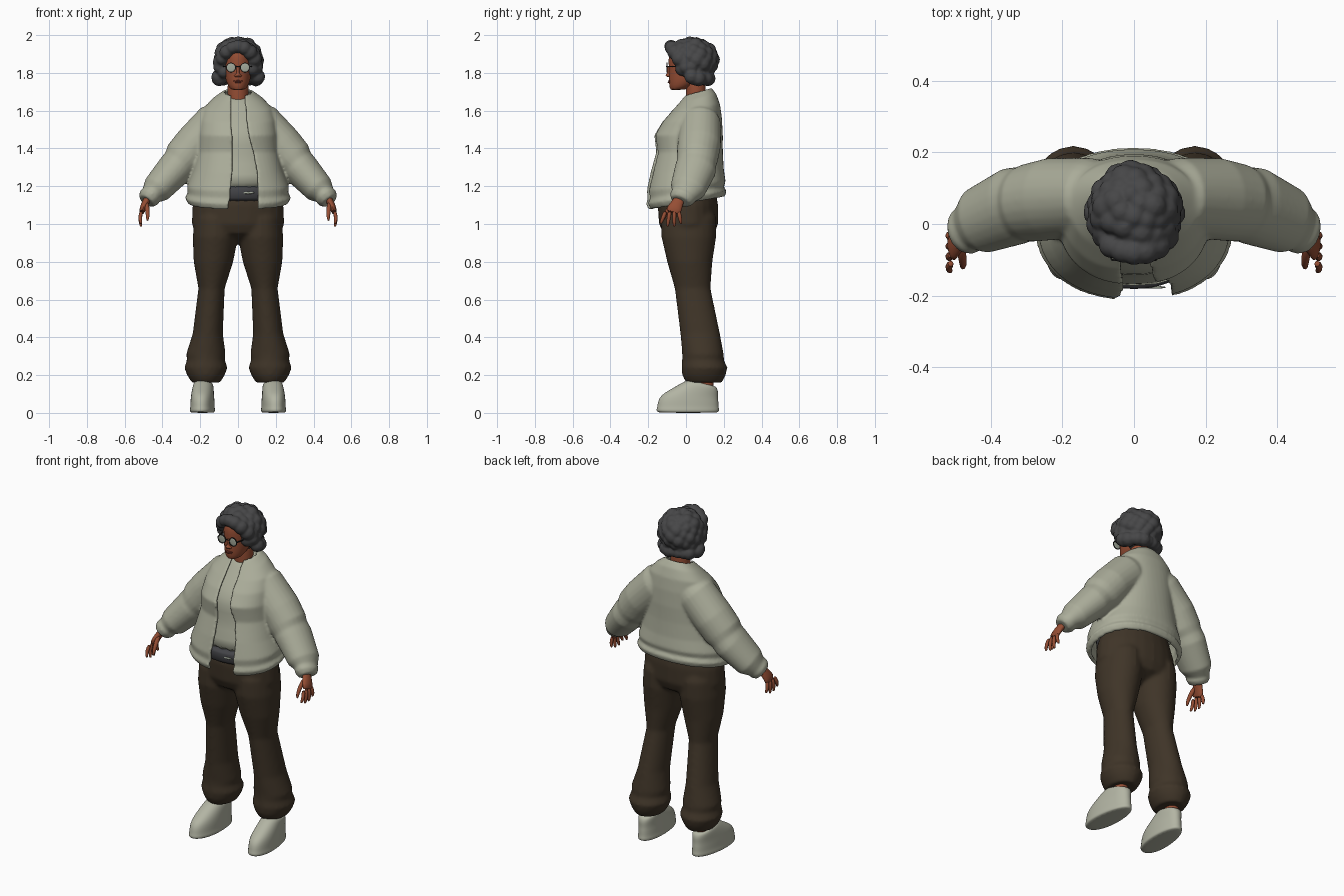
import bpy, bmesh, math, random
from mathutils import Vector

random.seed(4)
cube = bpy.data.objects.get("Cube")
if cube:
    bpy.data.objects.remove(cube, do_unlink=True)


def material(name, red, green, blue):
    mat = bpy.data.materials.new(name)
    mat.use_nodes = True
    mat.diffuse_color = (red, green, blue, 1)
    shader = mat.node_tree.nodes["Principled BSDF"]
    shader.inputs["Base Color"].default_value = (red, green, blue, 1)
    shader.inputs["Roughness"].default_value = 0.8
    return mat


SAGE = material("sage_cloth", 0.41, 0.42, 0.325)
SHOE = material("shoe_cream", 0.45, 0.46, 0.37)
BROWN = material("brown_cloth", 0.05, 0.035, 0.021)
SKIN = material("skin", 0.3, 0.075, 0.034)
LIP = material("lip", 0.19, 0.04, 0.025)
HAIR = material("charcoal_hair", 0.062, 0.062, 0.064)
BELT = material("belt_grey", 0.055, 0.056, 0.062)
FRAME = material("frame_black", 0.015, 0.015, 0.015)
LENS = material("lens_grey", 0.36, 0.39, 0.32)


def finish(name, bm, mat, mirror=False, subsurf=0, voxel=0, soften=4):
    """Turn a bmesh into a smooth object with the wanted modifiers."""
    bmesh.ops.recalc_face_normals(bm, faces=bm.faces[:])
    mesh = bpy.data.meshes.new(name)
    bm.to_mesh(mesh)
    bm.free()
    mesh.materials.append(mat)
    obj = bpy.data.objects.new(name, mesh)
    bpy.context.collection.objects.link(obj)
    bpy.context.view_layer.objects.active = obj
    bpy.ops.object.select_all(action='DESELECT')
    obj.select_set(True)
    bpy.ops.object.shade_smooth_by_angle(angle=math.radians(60))
    if mirror:
        obj.modifiers.new("Mirror", 'MIRROR').use_mirror_merge = False
    if voxel:
        remesh = obj.modifiers.new("Blend", 'REMESH')
        remesh.mode, remesh.voxel_size, remesh.use_smooth_shade = 'VOXEL', voxel, True
        smooth = obj.modifiers.new("Soften", 'SMOOTH')
        smooth.factor, smooth.iterations = 0.5, soften
    if subsurf:
        division = obj.modifiers.new("Subdivision", 'SUBSURF')
        division.levels = division.render_levels = subsurf


def ring(z, rx, front, back, tilt=0, left=None, right=None, cx=0, count=24, power=1):
    """Horizontal oval; left and right leave a front gap, power < 1 squares it."""
    cy, ry = (front + back) / 2, (back - front) / 2
    start, end = 0, 2 * math.pi * (count - 1) / count
    if left is not None:
        start = math.asin((right / rx) ** (1 / power))
        end = 2 * math.pi - math.asin((-left / rx) ** (1 / power))
    points = []
    for i in range(count):
        angle = start + (end - start) * i / (count - 1)
        s, c = [math.copysign(abs(f) ** power, f) for f in (math.sin(angle), math.cos(angle))]
        points.append(Vector((cx + rx * s, cy - ry * c, z - tilt * ry * c)))
    return points


def loft(bm, rings, caps=True):
    rows = [[bm.verts.new(point) for point in points] for points in rings]
    for low, high in zip(rows, rows[1:]):
        for i in range(len(low)):
            bm.faces.new((low[i - 1], low[i], high[i], high[i - 1]))
    if caps:
        bm.faces.new(rows[0])
        bm.faces.new(rows[-1])
    return bm


def tube(bm, stations, count=12, side=1):
    """Tube through stations of x, y, z, in-plane radius and depth radius."""
    centres = [Vector((x * side, y, z)) for x, y, z, *_ in stations]
    rings = []
    for k, (*_, wide, deep) in enumerate(stations):
        along = centres[min(k + 1, len(centres) - 1)] - centres[max(k - 1, 0)]
        across = along.cross(Vector((0, 1, 0))).normalized()
        depth = across.cross(along.normalized())
        angles = [2 * math.pi * i / count for i in range(count)]
        rings.append([centres[k] + across * wide * math.cos(a) + depth * deep * math.sin(a) for a in angles])
    return loft(bm, rings)


def ball(bm, centre, scale, detail=2):
    made = bmesh.ops.create_icosphere(bm, subdivisions=detail, radius=1)
    for vert in made["verts"]:
        vert.co = Vector(a * b for a, b in zip(vert.co, scale)) + Vector(centre)


# Trousers: hips and both legs blended together
bm = bmesh.new()
loft(bm, [ring(*row) for row in [
    (1.22, .2, -.13, .15), (1.1, .24, -.15, .17), (1, .246, -.143, .17),
    (.95, .22, -.12, .15), (.9, .06, -.03, .06)]])
for side in (1, -1):
    loft(bm, [ring(*row, cx=side * cx) for cx, *row in [
        (.11, 1.13, .07, -.08, .12), (.12, 1.03, .11, -.13, .16), (.12, .93, .12, -.13, .16),
        (.13, .8, .105, -.1, .14), (.14, .66, .07, -.06, .13), (.16, .42, .08, -.03, .18),
        (.17, .31, .105, -.02, .2), (.17, .28, .1, -.02, .2), (.17, .24, .115, -.025, .22),
        (.17, .2, .1, -.02, .21), (.17, .16, .075, 0, .19)]])
finish("trousers", bm, BROWN, voxel=.01, soften=9)

# Jacket: z, half width, front, back, tilt and opening edges of an open wall
body = [(1.7, .08, -.01, .135, .28, -.035, .03), (1.665, .13, -.04, .16, .24, -.035, .035),
        (1.615, .18, -.08, .18, .15, -.035, .04), (1.55, .2, -.13, .19, .08, -.035, .045),
        (1.47, .21, -.17, .195, 0, -.03, .055), (1.38, .215, -.16, .195, 0, -.03, .08),
        (1.28, .24, -.19, .2, .05, -.03, .1), (1.2, .27, -.21, .21, .12, -.04, .105),
        (1.165, .265, -.205, .2, .15, -.04, .105), (1.14, .28, -.215, .215, .16, -.05, .105),
        (1.11, .265, -.2, .205, .17, -.05, .105)]
wall = .02
bm = bmesh.new()
loft(bm, [ring(z, rx, front, back, *rest, count=48, power=.9)
          + ring(z, rx - wall, front + wall, back - wall, *rest, count=48, power=.9)[::-1]
          for z, rx, front, back, *rest in body])

# Sleeves with an elbow fold and gathered cuffs, blended into the body
for side in (1, -1):
    tube(bm, [
        (.05, .075, 1.58, .085, .085), (.12, .075, 1.53, .115, .11), (.23, .07, 1.42, .11, .115),
        (.285, .06, 1.35, .11, .11), (.31, .055, 1.32, .095, .105), (.335, .05, 1.29, .095, .11),
        (.43, .01, 1.185, .08, .095), (.46, -.01, 1.155, .055, .07), (.47, -.02, 1.14, .06, .07),
        (.485, -.03, 1.12, .045, .055)], 24, side)
finish("jacket", bm, SAGE, voxel=.0075, soften=7)

# Shirt follows the jacket, a little smaller
finish("shirt", loft(bmesh.new(), [ring(z - wall / 2, rx - wall, front + wall, back - wall, tilt, power=.9)
                                   for z, rx, front, back, tilt, *_ in body[:8]]), SAGE, subsurf=1)

# Belt, showing at the front only, with a thin buckle plate
finish("belt", loft(bmesh.new(), [ring(z, .21, front, .12) for z, front in [
    (1.2, -.18), (1.19, -.185), (1.13, -.18), (1.12, -.17)]]), BELT, subsurf=1)
bm = bmesh.new()
ball(bm, (.055, -.177, 1.165), (.035, .004, .006))
finish("buckle", bm, LENS)

# Hands: palm, four fingers and a thumb
bm = bmesh.new()
tube(bm, [(.465, -.025, 1.16, .02, .03), (.485, -.04, 1.12, .02, .03),
          (.505, -.06, 1.085, .018, .04), (.51, -.07, 1.055, .014, .045)])
for finger in range(4):
    y, spread = -.108 + .023 * finger, .006 * (finger - 2)
    tip = 1 if finger in (0, 3) else .985
    tube(bm, [(.51, y, 1.07, .011, .012), (.52, y + spread, 1.035, .011, .012),
              (.515, y + 2 * spread, tip + .01, .009, .009), (.512, y + 2 * spread, tip, .004, .004)], 8)
tube(bm, [(.485, -.055, 1.115, .015, .017), (.48, -.095, 1.075, .013, .014),
          (.477, -.116, 1.04, .011, .012), (.48, -.124, 1.015, .005, .005)], 8)
finish("hands", bm, SKIN, mirror=True, subsurf=1)

# Ankles and shoes
finish("ankles", loft(bmesh.new(), [ring(z, .038, .06, .145, cx=.18) for z in (.1, .22)]), SKIN, mirror=True)
foot = .185
rings = [ring(*row, cx=foot, power=.88) for row in [
    (0, .06, -.14, .165), (.006, .066, -.156, .175), (.02, .067, -.158, .177), (.03, .064, -.153, .173),
    (.06, .064, -.15, .173), (.085, .062, -.135, .17, -.05), (.11, .06, -.09, .17, -.08),
    (.13, .058, -.045, .17, -.15), (.15, .055, -.005, .165, -.22), (.16, .046, .015, .155, -.22)]]
for points in rings:
    for point in points:
        # narrow heel, toes turned slightly out
        point.x = foot + (point.x - foot) * (1 - .7 * max(point.y, 0)) - .06 * (point.y - .05)
finish("shoes", loft(bmesh.new(), rings), SHOE, mirror=True, subsurf=1)

# Neck and head
finish("neck", loft(bmesh.new(), [ring(z, .055, 0, .105) for z in (1.6, 1.67, 1.73, 1.78)]), SKIN, subsurf=1)
finish("head", loft(bmesh.new(), [ring(*row) for row in [
    (1.71, .026, -.07, 0), (1.716, .042, -.083, .02, .15), (1.74, .058, -.09, .06, .1),
    (1.775, .069, -.092, .1), (1.82, .075, -.09, .125), (1.86, .077, -.095, .13),
    (1.91, .075, -.09, .13), (1.95, .055, -.06, .11)]]), SKIN, subsurf=1)
bm = bmesh.new()
ball(bm, (0, -.088, 1.81), (.01, .014, .032))
ball(bm, (0, -.094, 1.788), (.013, .015, .011))
for side in (1, -1):
    ball(bm, (side * .012, -.09, 1.785), (.009, .011, .008))
finish("nose", bm, SKIN, voxel=.004)
bm = bmesh.new()
for z, width in ((1.757, .026), (1.75, .02)):
    ball(bm, (0, -.088, z), (width, .009, .0045))
finish("lips", bm, LIP)

# Glasses: rims, lenses, bridge and temples
eye = Vector((.037, -.1, 1.828))
bm = bmesh.new()
profile = [(.022, -.003), (.026, -.003), (.026, .002), (.022, .002)]
turns = [math.pi * i / 12 for i in range(24)]
loft(bm, [[eye + Vector((r * math.sin(a), y, r * math.cos(a))) for r, y in profile]
          for a in turns + turns[:1]], caps=False)
bmesh.ops.remove_doubles(bm, verts=bm.verts[:], dist=1e-5)
tube(bm, [(0, -.104, 1.835, .003, .003), (.014, -.102, 1.832, .003, .003)], 6)
bar = [(-1, -1), (1, -1), (1, 1), (-1, 1)]
loft(bm, [[Vector((x + .002 * dx, y, 1.833 + .003 * dz)) for dx, dz in bar]
          for x, y in ((.063, -.1), (.079, -.03), (.082, .04))])
finish("glasses_frame", bm, FRAME, mirror=True)
bm = bmesh.new()
ball(bm, eye, (.0225, .0025, .0225), 3)
finish("lenses", bm, LENS, mirror=True)


# Hair: curls spread over an oval, leaving the face clear
def curl(x, y, z):
    radius = random.uniform(.031, .043)
    ball(bm, (x, y, z), (radius, radius, radius))


bm = bmesh.new()
ball(bm, (0, .04, 1.875), (.1, .105, .1), 3)
curls = 84
for i in range(curls):
    height = 1 - (2 * i + 1) / curls
    angle = i * math.pi * (3 - math.sqrt(5))
    width = math.sqrt(1 - height * height)
    x, y, z = .1 * width * math.sin(angle), .036 - .104 * width * math.cos(angle), 1.862 + .1 * height
    face = z < 1.92 and y < -.02
    throat = z < 1.8 and y < .035 and abs(x) < .07
    if not face and not throat:
        curl(x, y, z)
# Fringe arch from the brow down past the cheeks, and a full row at the nape
for step in range(-5, 6):
    angle = step * math.pi / 10
    drop = 1 - math.cos(angle)
    curl(.105 * math.sin(angle), -.08 + .11 * drop, 1.94 - .16 * drop)
    curl(.1 * math.sin(angle), .12 - .08 * drop, 1.77)
finish("hair", bm, HAIR, voxel=.0065)
